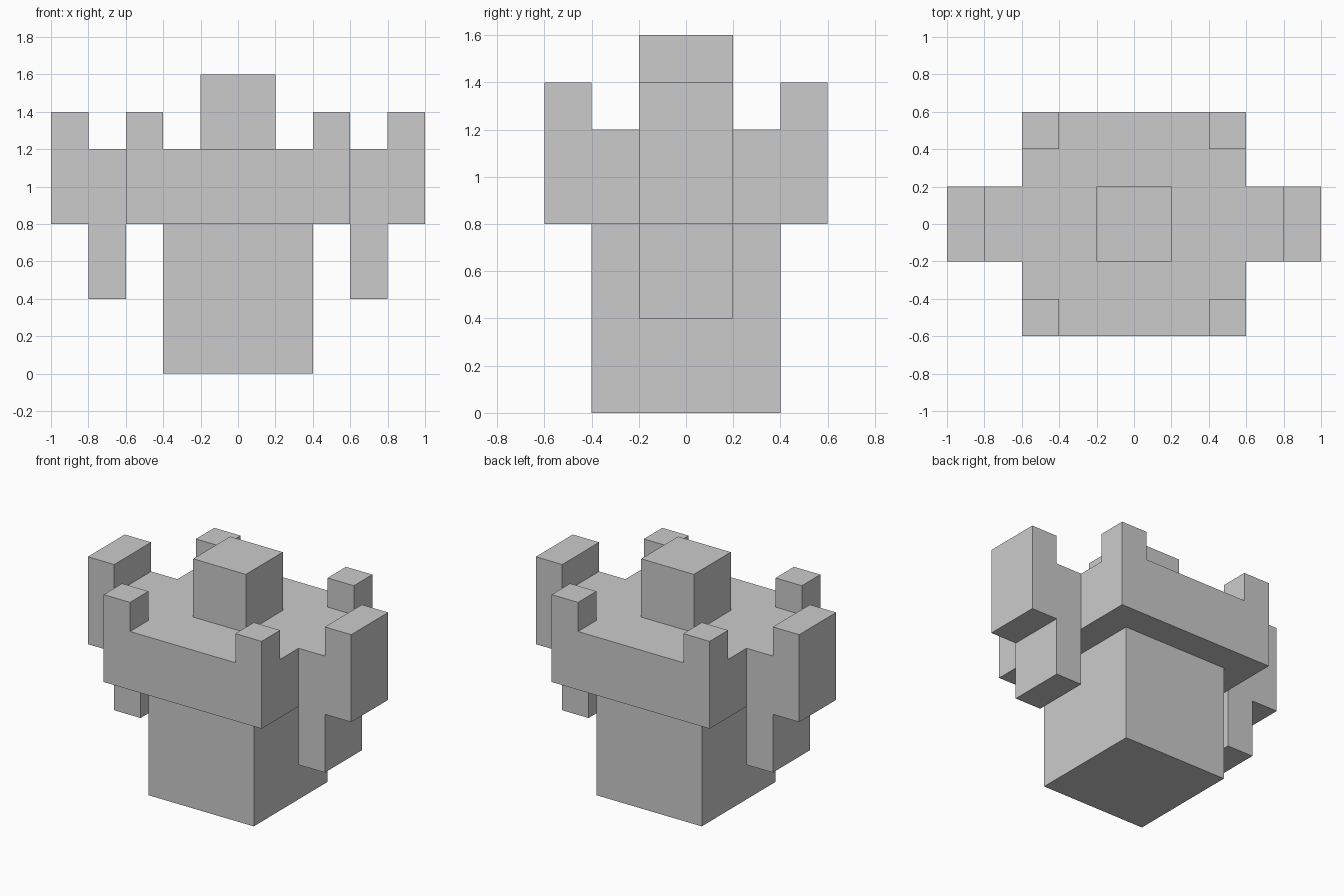
import bpy, bmesh
from mathutils import Vector

if "Cube" in bpy.data.objects:
    bpy.data.objects.remove(bpy.data.objects["Cube"])


def finish(name, bm):
    bmesh.ops.recalc_face_normals(bm, faces=bm.faces[:])
    mesh = bpy.data.meshes.new(name)
    bm.to_mesh(mesh)
    bm.free()
    obj = bpy.data.objects.new(name, mesh)
    bpy.context.collection.objects.link(obj)
    return obj


def block(name, x, y, z0, z1, width):
    """Square block centred on (x, y), from z0 to z1."""
    bm = bmesh.new()
    bmesh.ops.create_cube(bm, size=1)
    bmesh.ops.scale(bm, vec=(width, width, z1 - z0), verts=bm.verts)
    bmesh.ops.translate(bm, vec=(x, y, (z0 + z1) / 2), verts=bm.verts)
    return finish(name, bm)


def prism(name, profile, y0, y1, side):
    """Extrude an x-z profile along y; side -1 mirrors it across x."""
    bm = bmesh.new()
    face = bm.faces.new([bm.verts.new((side * x, y0, z)) for x, z in profile])
    ext = bmesh.ops.extrude_face_region(bm, geom=[face], use_keep_orig=True)
    verts = [g for g in ext["geom"] if isinstance(g, bmesh.types.BMVert)]
    bmesh.ops.translate(bm, vec=Vector((0, y1 - y0, 0)), verts=verts)
    return finish(name, bm)


# Central column: base, wide platform and top block
block("base", 0, 0, 0.0, 0.8, 0.8)
block("platform", 0, 0, 0.8, 1.2, 1.2)
block("top_block", 0, 0, 1.2, 1.6, 0.4)

# Corner posts on the platform
for sx, xname in ((-1, "left"), (1, "right")):
    for sy, yname in ((-1, "front"), (1, "back")):
        block(f"corner_post_{yname}_{xname}", sx * 0.5, sy * 0.5, 1.2, 1.4, 0.2)

# Stepped side arms: inner part hangs down, outer part rises up
arm = [(0.6, 0.4), (0.8, 0.4), (0.8, 0.8), (1.0, 0.8),
       (1.0, 1.4), (0.8, 1.4), (0.8, 1.2), (0.6, 1.2)]
prism("arm_left", arm, -0.2, 0.2, -1)
prism("arm_right", arm, -0.2, 0.2, 1)
